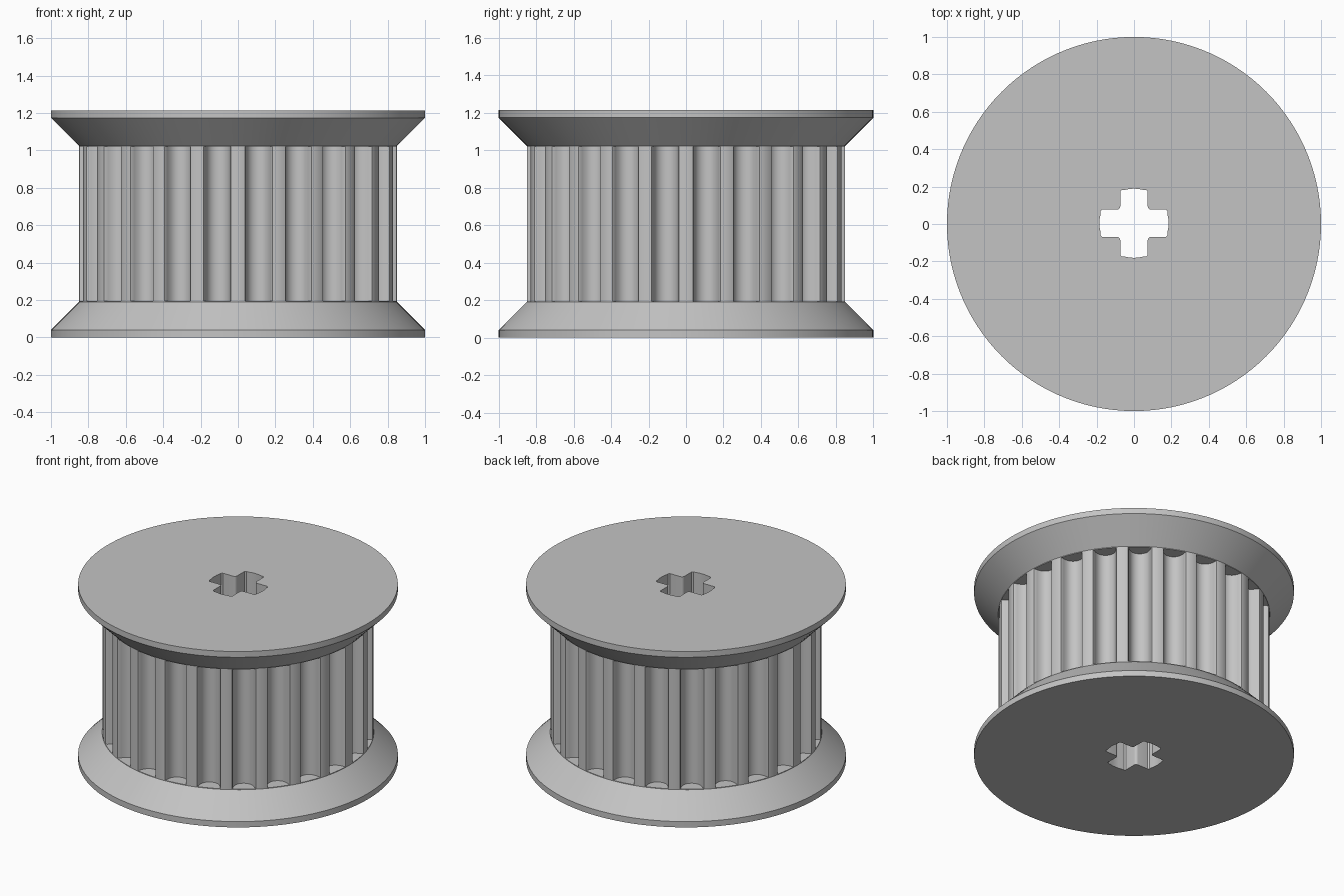
import bpy
import bmesh
from math import sin, cos, pi, radians
from mathutils import Matrix

TEETH = 24
CORE_R = 0.85
HEIGHT = 1.214

cube = bpy.data.objects.get("Cube")
if cube:
    bpy.data.objects.remove(cube, do_unlink=True)


def make_object(name, bm):
    bmesh.ops.recalc_face_normals(bm, faces=bm.faces[:])
    mesh = bpy.data.meshes.new(name)
    bm.to_mesh(mesh)
    bm.free()
    obj = bpy.data.objects.new(name, mesh)
    bpy.context.collection.objects.link(obj)
    return obj


def add_prism(bm, outline, low, high):
    """Closed prism from a 2D outline."""
    bottom = [bm.verts.new((x, y, low)) for x, y in outline]
    top = [bm.verts.new((x, y, high)) for x, y in outline]
    bm.faces.new(bottom)
    bm.faces.new(top)
    count = len(outline)
    for i in range(count):
        j = (i + 1) % count
        bm.faces.new((bottom[i], bottom[j], top[j], top[i]))
    return bottom + top


def add_lathe(bm, profile, segments):
    """Closed solid turned around z from (radius, height) points."""
    rings = [[bm.verts.new((r * cos(2 * pi * i / segments),
                            r * sin(2 * pi * i / segments), z))
              for i in range(segments)] for r, z in profile]
    for a, b in zip(rings, rings[1:]):
        for i in range(segments):
            j = (i + 1) % segments
            bm.faces.new((a[i], a[j], b[j], b[i]))
    bm.faces.new(rings[0])
    bm.faces.new(rings[-1])


def cut(target, cutter):
    """Subtract the cutter, then discard it."""
    cutter.hide_render = True
    mod = target.modifiers.new("cut", 'BOOLEAN')
    mod.operation = 'DIFFERENCE'
    mod.solver = 'EXACT'
    mod.object = cutter
    bpy.ops.object.select_all(action='DESELECT')
    bpy.context.view_layer.objects.active = target
    target.select_set(True)
    bpy.ops.object.modifier_apply(modifier=mod.name)
    bpy.data.objects.remove(cutter, do_unlink=True)


# Spool: two flanges with sloping inner sides around a drum
bm = bmesh.new()
lower = [(1, 0), (1, 0.04), (CORE_R, 0.19)]
upper = [(r, HEIGHT - z) for r, z in reversed(lower)]
add_lathe(bm, lower + upper, 120)
pulley = make_object("toothed_pulley", bm)

# Rounded belt grooves: (half width, depth) from the rim inwards
half = [(0.086, -0.04), (0.086, 0), (0.0746, 0.0043), (0.0688, 0.015),
        (0.0666, 0.0274), (0.063, 0.0395), (0.058, 0.051), (0.052, 0.062),
        (0.0412, 0.0733), (0.0286, 0.0814), (0.0146, 0.0863), (0, 0.088)]
groove = [(CORE_R - d, w) for w, d in half]
groove += [(x, -w) for x, w in reversed(groove[:-1])]
bm = bmesh.new()
for k in range(TEETH):
    verts = add_prism(bm, groove, 0.194, HEIGHT - 0.194)
    turn = Matrix.Rotation(2 * pi * (k + 0.5) / TEETH, 3, 'Z')
    bmesh.ops.rotate(bm, verts=verts, matrix=turn)
cut(pulley, make_object("groove_cutter", bm))

# Cross-shaped axle bore with curved arm ends and rounded inner corners
ARM, WIDE, FILLET = 0.185, 0.073, 0.018
arm = [(0.17, -WIDE), (0.178, -0.064)]
arm += [(ARM * cos(radians(a)), ARM * sin(radians(a))) for a in (-15, -8, 0, 8, 15)]
arm += [(0.178, 0.064), (0.17, WIDE)]
centre = WIDE + FILLET
arm += [(centre - FILLET * sin(radians(a)), centre - FILLET * cos(radians(a)))
        for a in (0, 22.5, 45, 67.5, 90)]
cross = []
for quarter in range(4):
    c, s = round(cos(quarter * pi / 2)), round(sin(quarter * pi / 2))
    cross += [(c * x - s * y, s * x + c * y + 0.004) for x, y in
              arm]
bm = bmesh.new()
add_prism(bm, cross, -0.2, HEIGHT + 0.2)
cut(pulley, make_object("bore_cutter", bm))

# Single grey material
grey = bpy.data.materials.new("light_grey")
grey.use_nodes = True
colour = (0.55, 0.55, 0.55, 1)
grey.diffuse_color = colour
grey.node_tree.nodes["Principled BSDF"].inputs["Base Color"].default_value = colour
pulley.data.materials.clear()
pulley.data.materials.append(grey)
for poly in pulley.data.polygons:
    poly.material_index = 0

bpy.ops.object.select_all(action='DESELECT')
bpy.context.view_layer.objects.active = pulley
pulley.select_set(True)
bpy.ops.object.shade_smooth_by_angle(angle=radians(30))
